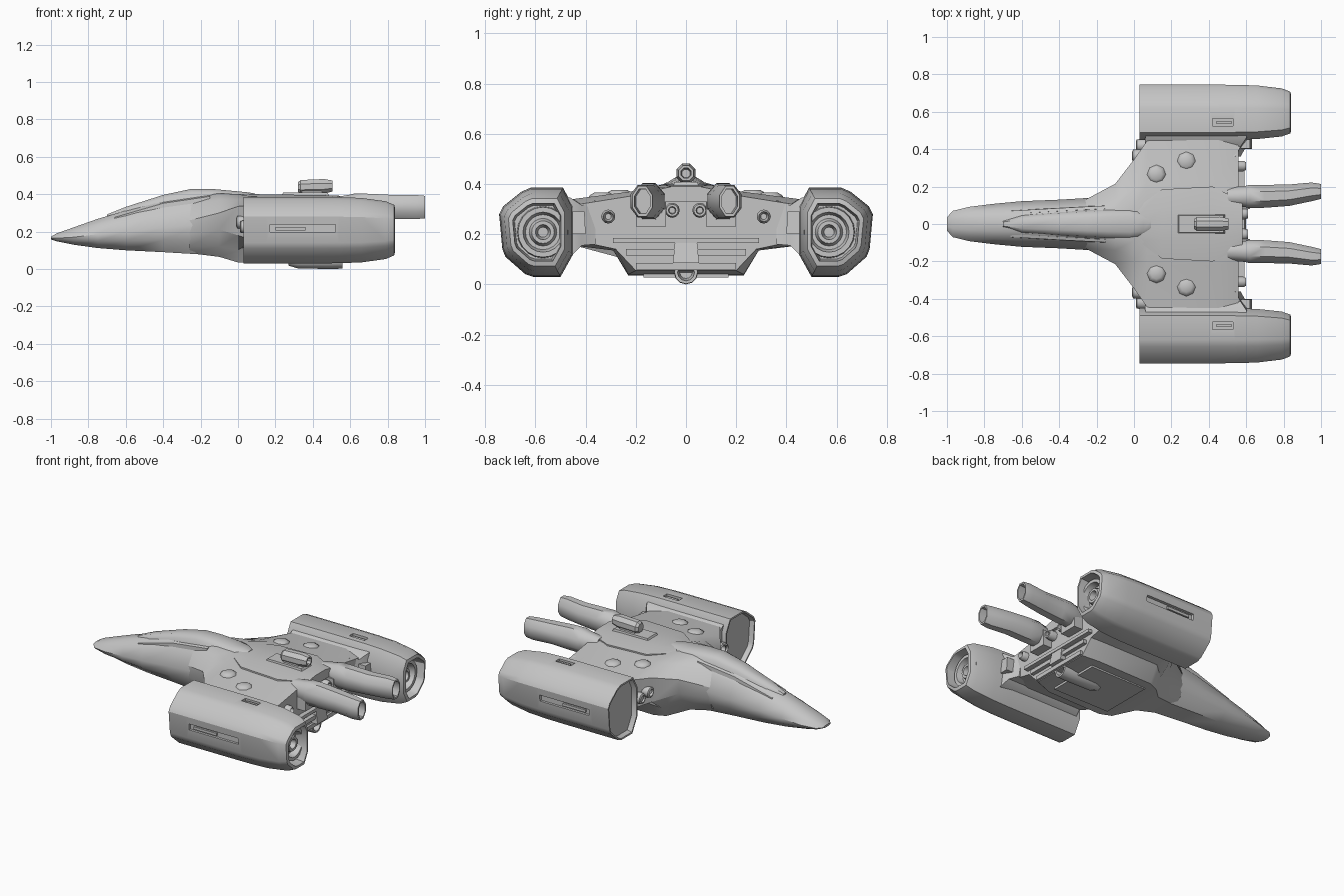
import bpy, bmesh, math

if "Cube" in bpy.data.objects:
    bpy.data.objects.remove(bpy.data.objects["Cube"])

grey = bpy.data.materials.new("hull_grey")
grey.diffuse_color = (0.56, 0.56, 0.56, 1)
grey.use_nodes = True
grey.node_tree.nodes["Principled BSDF"].inputs["Base Color"].default_value = grey.diffuse_color


def smooth(ob, angle):
    bpy.ops.object.select_all(action='DESELECT')
    ob.select_set(True)
    bpy.context.view_layer.objects.active = ob
    bpy.ops.object.shade_smooth_by_angle(angle=math.radians(angle))


def mirror_y(ob):
    m = ob.modifiers.new("mirror", 'MIRROR')
    m.use_axis = (False, True, False)
    m.use_mirror_merge = False


def finish(name, bm, mirror=False, angle=30):
    bmesh.ops.recalc_face_normals(bm, faces=bm.faces)
    me = bpy.data.meshes.new(name)
    bm.to_mesh(me)
    bm.free()
    ob = bpy.data.objects.new(name, me)
    bpy.context.collection.objects.link(ob)
    me.materials.append(grey)
    smooth(ob, angle)
    if mirror:
        mirror_y(ob)
    return ob


def loft(name, rings, mirror=False, angle=30):
    """Skin a list of equal rings of 3D points and cap both ends."""
    bm = bmesh.new()
    vs = [[bm.verts.new(p) for p in r] for r in rings]
    n = len(rings[0])
    for a, b in zip(vs, vs[1:]):
        for i in range(n):
            j = (i + 1) % n
            bm.faces.new((a[i], a[j], b[j], b[i]))
    bm.faces.new(vs[0])
    bm.faces.new(vs[-1])
    return finish(name, bm, mirror, angle)


def sym(x, half):
    """Full ring at x from half an outline listed top to bottom."""
    return [(x, y, z) for y, z in half] + [(x, -y, z) for y, z in reversed(half)]


def oval(x, y, z, ry, rz, sides, turn=0):
    """Ring of points around the x direction."""
    return [(x, y + ry * math.cos(a + turn), z + rz * math.sin(a + turn))
            for a in (2 * math.pi * k / sides for k in range(sides))]


def tube(name, profile, y, z, sides=16, mirror=False, dz=0, turn=0):
    """Turned part along x: profile of (x, radius); dz tilts the axis."""
    x0 = profile[0][0]
    return loft(name, [oval(x, y, z + dz * (x - x0), r, r, sides, turn) for x, r in profile], mirror)


def box(name, x, y, z, mirror=False, taper=1.0):
    """Block from three ranges; taper narrows its top."""
    def ring(h, s):
        cx, cy = sum(x) / 2, sum(y) / 2
        return [(cx + (a - cx) * s, cy + (b - cy) * s, h)
                for a, b in ((x[0], y[0]), (x[1], y[0]), (x[1], y[1]), (x[0], y[1]))]
    return loft(name, [ring(z[0], 1), ring(z[1], taper)], mirror)


# Forward fuselage: x, top, bottom, half width, height of widest line
nose = [(-1, .172, .158, .035, .165), (-.97, .19, .148, .07, .165),
        (-.88, .222, .13, .092, .17), (-.75, .268, .112, .108, .185),
        (-.6, .312, .10, .122, .2), (-.4, .375, .09, .13, .22),
        (-.2, .41, .078, .142, .24), (0, .408, .06, .15, .25),
        (.07, .395, .06, .14, .25), (.12, .36, .06, .12, .25)]
loft("nose_fuselage", [sym(x, [(.35 * w, t), (.75 * w, m + .62 * (t - m)), (w, m),
                               (.9 * w, m - .5 * (m - b)), (.5 * w, b)])
                       for x, t, b, w, m in nose], angle=45)

# Canopy with rounded rear collar, and its side rails
loft("canopy", [sym(x, [(w * .55, z), (w, z - .02), (w * 1.15, z - .06)])
                for x, w, z in [(-.7, .02, .292), (-.6, .045, .332), (-.4, .058, .396),
                                (-.25, .066, .428), (-.14, .072, .428), (-.02, .078, .417),
                                (.05, .068, .41), (.09, .035, .404)]], angle=45)
loft("canopy_rail", [[(x, y - .008, z - .02), (x, y + .012, z - .02),
                      (x, y + .01, z + .006), (x, y - .006, z + .012)]
                     for x, y, z in [(-.66, .06, .27), (-.4, .075, .345), (-.15, .088, .382)]], True)

# Centre body blending out into stub wings
body = [(-.26, .05, .38, .10, .34, .13, .26, .19, .11, .12, .06, .085),
        (-.1, .08, .405, .14, .37, .215, .30, .21, .16, .12, .10, .065),
        (0, .09, .40, .19, .37, .345, .335, .18, .24, .10, .20, .035),
        (.07, .10, .388, .22, .37, .445, .34, .155, .29, .135, .23, .035),
        (.45, .10, .385, .22, .37, .45, .34, .155, .29, .135, .23, .04),
        (.56, .10, .38, .20, .355, .42, .32, .17, .28, .14, .20, .055)]
loft("centre_body", [sym(x, [(a, az), (b, bz), (e, eu), (e, el), (c, cz), (d, dz)])
                     for x, a, az, b, bz, e, eu, el, c, cz, d, dz in body])
loft("dorsal_panel", [sym(x, [(w * .45, z), (w, z - .014), (w, z - .06)])
                      for x, w, z in [(.02, .09, .404), (.15, .185, .398),
                                      (.42, .2, .396), (.58, .12, .39)]])
for i, (x, y, t) in enumerate([(.12, .265, .377), (.28, .335, .366)]):
    loft("wing_blister_%d" % i,
         [[(x + r * math.cos(k * math.pi / 4), y + r * math.sin(k * math.pi / 4), z)
           for k in range(8)] for r, z in ((.055, .335), (.05, t - .012), (.03, t))], True, 60)

# Struts joining the wings to the nacelles, flaring into an inner fairing
loft("nacelle_strut", [[(x0, y, zb), (x1, y, zb), (x1 - .03, y, zt), (x0, y, zt)]
                       for y, x0, x1, zb, zt in [(.36, .06, .57, .16, .335),
                                                 (.415, .06, .6, .155, .315),
                                                 (.46, .06, .63, .11, .345),
                                                 (.52, .07, .64, .09, .36)]], True)
box("strut_latch", (.5, .63), (.40, .46), (.2, .29), True, .85)

# Nacelle shell: bevelled eight-sided outline, recessed intake and hollow tail
outline = [(.49, .385), (.62, .385), (.655, .37), (.73, .31), (.745, .28), (.732, .14), (.72, .11),
           (.64, .04), (.61, .03), (.50, .03), (.45, .12), (.45, .31)]
CY, CZ = .59, .208
shell = [(.06, .9), (.03, .94), (.03, 1), (.15, 1), (.4, 1), (.54, .995), (.66, .97),
         (.79, .87), (.835, .76), (.84, .65), (.73, .6)]
nacelle = loft("nacelle", [[(x, CY + (y - CY) * s, CZ + (z - CZ) * s) for y, z in outline]
                           for x, s in shell])


# Recessed slots cut in the shell
def cut(ob, x, y, z):
    cutter = box("slot_cutter", x, y, z)
    cutter.hide_render = True
    m = ob.modifiers.new("slot", 'BOOLEAN')
    m.operation, m.object, m.solver = 'DIFFERENCE', cutter, 'EXACT'
    bpy.context.view_layer.objects.active = ob
    bpy.ops.object.modifier_apply(modifier=m.name)
    bpy.data.objects.remove(cutter)


cut(nacelle, (.17, .52), (.722, .8), (.197, .237))
cut(nacelle, (.42, .53), (.525, .565), (.368, .45))
smooth(nacelle, 48)
mirror_y(nacelle)
box("slot_bar", (.2, .36), (.715, .734), (.207, .224), True)
box("top_slot_bar", (.44, .52), (.535, .55), (.36, .378), True)
tube("nacelle_nozzle", [(.7, .105), (.80, .10), (.80, .08), (.76, .07), (.76, .055),
                        (.79, .045), (.79, .03), (.74, .02)], .57, .208, 20, True)

# Twin small tubes beside each intake
for i, (y, z) in enumerate([(.365, .25), (.42, .225)]):
    tube("intake_tube_%d" % i, [(.02, .018), (-.01 + .02 * i, .022), (-.005 + .02 * i, .032),
                                (.04, .035), (.12, .03)], y, z, 12, True)

# Rear thrust barrels, tips swept outward and open
barrel = [(.5, .145, .055, .055), (.59, .147, .06, .07), (.62, .147, .068, .078), (.7, .148, .066, .077),
          (.83, .154, .062, .07), (.95, .172, .054, .07), (1, .174, .043, .065),
          (1, .174, .034, .053), (.9, .168, .034, .05)]
loft("rear_barrel", [oval(x, y, .331, ry, rz, 8, math.pi / 8) for x, y, ry, rz in barrel], True, 48)
box("barrel_mount", (.45, .62), (.08, .2), (.23, .33), True)
tube("rear_port", [(.5, .03), (.59, .03), (.61, .024), (.61, .015), (.57, .012)], .055, .295, 12, True)
tube("side_port", [(.5, .028), (.585, .028), (.6, .02), (.57, .012)], .31, .27, 12, True)

# Stepped ledges on the stern
for i, (w, z0, z1, x1) in enumerate([(.29, .165, .185, .59), (.24, .115, .14, .585), (.2, .06, .085, .575)]):
    box("stern_ledge_%d" % i, (.5, x1), (-w, w), (z0, z1))

# Turret on the back
box("turret_base", (.22, .5), (-.055, .055), (.37, .408), taper=.85)
box("turret_neck", (.34, .45), (-.032, .032), (.39, .45), taper=.9)
tube("turret_barrel", [(.32, .028), (.335, .04), (.46, .042), (.505, .032), (.505, .022), (.45, .018)],
     0, .438, 8, dz=.03, turn=math.pi / 8)

# Belly thruster
tube("belly_thruster", [(.27, .03), (.32, .045), (.5, .048), (.56, .046), (.56, .034), (.5, .025)],
     0, .048, 12)
box("belly_thruster_mount", (.4, .6), (-.052, .052), (.085, .17), taper=.85)
box("belly_plate", (.06, .46), (-.17, .17), (.028, .06))
